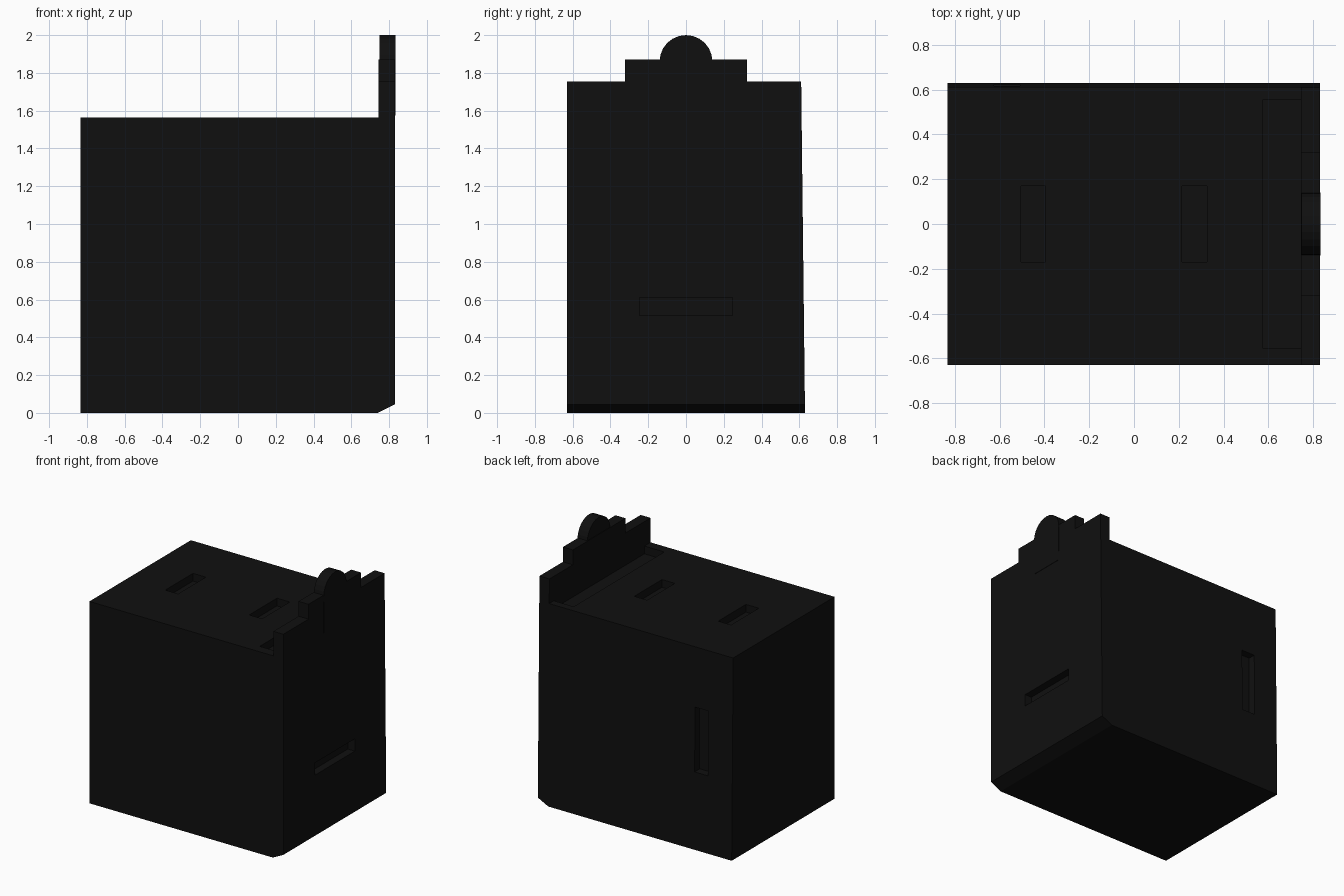
import bpy, bmesh, math
from mathutils import Vector

if "Cube" in bpy.data.objects:
    bpy.data.objects.remove(bpy.data.objects["Cube"])

black = bpy.data.materials.new("black")
black.diffuse_color = (0.005, 0.005, 0.005, 1)
black.use_nodes = True
black.node_tree.nodes["Principled BSDF"].inputs["Base Color"].default_value = black.diffuse_color


def prism(name, points, offset):
    """Close a planar outline and extrude it by offset."""
    bm = bmesh.new()
    face = bm.faces.new([bm.verts.new(p) for p in points])
    new = bmesh.ops.extrude_face_region(bm, geom=[face])["geom"]
    for v in new:
        if isinstance(v, bmesh.types.BMVert):
            v.co += Vector(offset)
    # the rear wall leans in slightly towards the top
    for v in bm.verts:
        if v.co.y > 0.6:
            v.co.y = 0.63 - 0.0115 * v.co.z
    bmesh.ops.recalc_face_normals(bm, faces=bm.faces)
    mesh = bpy.data.meshes.new(name)
    bm.to_mesh(mesh)
    bm.free()
    mesh.materials.append(black)
    obj = bpy.data.objects.new(name, mesh)
    bpy.context.collection.objects.link(obj)
    return obj


def recess(target, x, y, z):
    """Cut a box-shaped pocket out of the target."""
    bpy.ops.mesh.primitive_cube_add(size=1, location=[sum(r) / 2 for r in (x, y, z)])
    cutter = bpy.context.object
    cutter.name = "recess_cutter"
    cutter.hide_render = True
    cutter.scale = [r[1] - r[0] for r in (x, y, z)]
    cutter.data.materials.append(black)
    mod = target.modifiers.new("recess", 'BOOLEAN')
    mod.operation = 'DIFFERENCE'
    mod.solver = 'EXACT'
    mod.object = cutter
    bpy.context.view_layer.objects.active = target
    bpy.ops.object.modifier_apply(modifier=mod.name)
    bpy.data.objects.remove(cutter)


TOP, D = 1.565, 0.06

# main box with a bevelled lower edge on the face side
side = [(-0.833, 0), (0.74, 0), (0.83, 0.045), (0.83, TOP), (-0.833, TOP)]
body = prism("box_body", [(x, -0.63, z) for x, z in side], (0, 1.26, 0))

# vents in the top, tray behind the parapet, slot in the face, slot in the rear wall
for x in (-0.45, 0.27):
    recess(body, (x - 0.055, x + 0.055), (-0.17, 0.17), (TOP - D, TOP + 0.1))
recess(body, (0.575, 0.745), (-0.555, 0.555), (TOP - D, TOP + 0.1))
recess(body, (0.83 - D, 0.9), (-0.245, 0.245), (0.515, 0.61))
recess(body, (-0.625, -0.51), (0.62 - D, 0.75), (0.6, 1.1))

# stepped parapet above the face
steps = [(-0.63, TOP), (0.63, TOP), (0.63, 1.755), (0.322, 1.755),
         (0.322, 1.87), (-0.322, 1.87), (-0.322, 1.755), (-0.63, 1.755)]
prism("parapet", [(0.745, y, z) for y, z in steps], (0.085, 0, 0))

# round-topped panel in the middle of the parapet
arch = [(-0.135, 1.575), (0.135, 1.575)]
arch += [(0.14 * math.cos(a), 1.86 + 0.14 * math.sin(a))
         for a in (math.pi * i / 12 for i in range(13))]
prism("arch_panel", [(0.748, y, z) for y, z in arch], (0.085, 0, 0))
